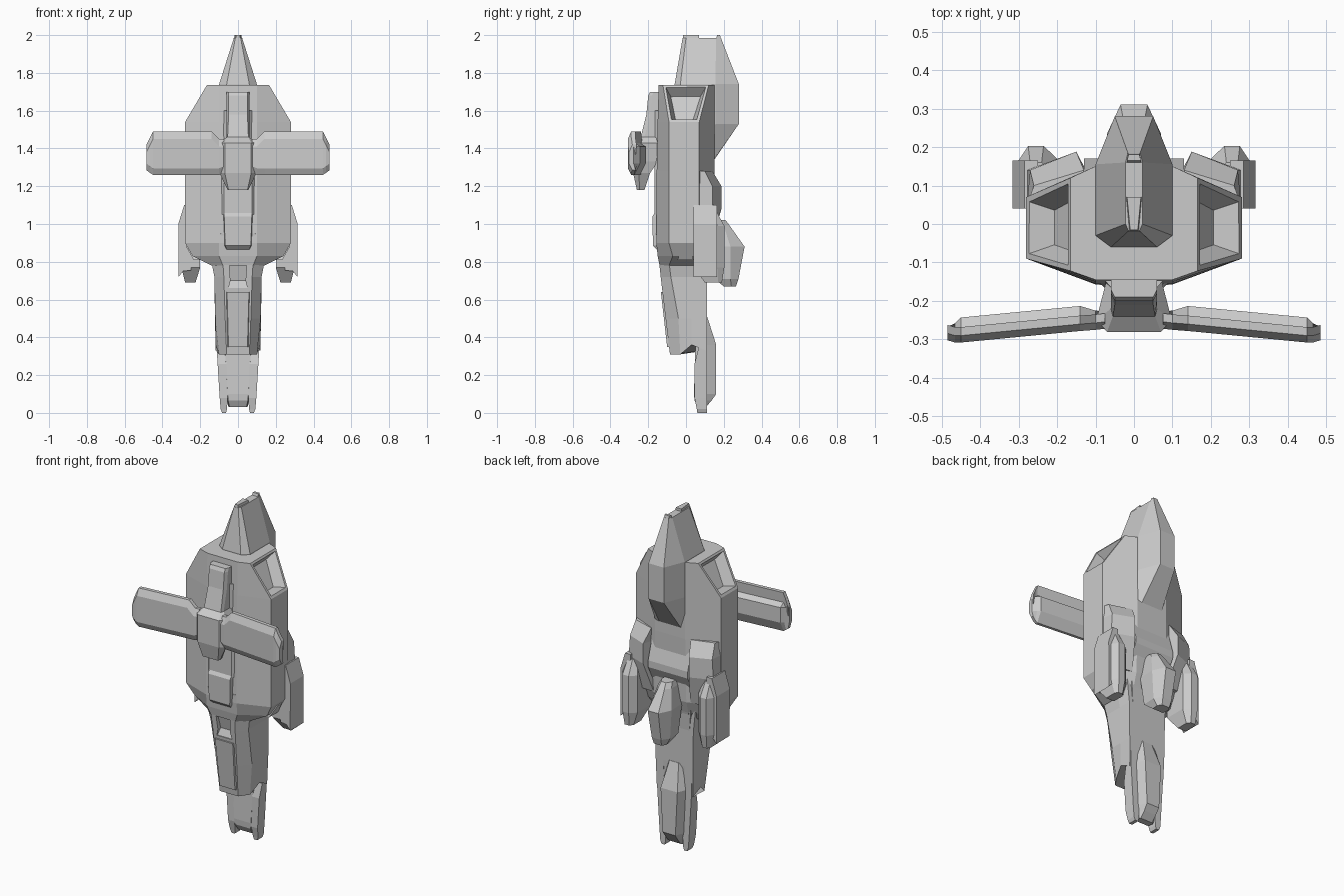
import bpy, bmesh
from mathutils import Vector


def loft(name, rings, sym=True, mirror=False, axis='z', recess=None):
    """Skin rings of (level, points). sym: points are the +x half, reflected in x.
    A third value in a point overrides its level. axis 'x' lofts (y, z) points."""
    bm = bmesh.new()
    loops = []
    for lv, pts in rings:
        co = []
        for p in pts:
            if axis == 'z':
                co.append(Vector((p[0], p[1], p[2] if len(p) > 2 else lv)))
            else:
                co.append(Vector((lv, p[0], p[1])))
        if sym:
            co += [Vector((-c.x, c.y, c.z)) for c in reversed(co)]
        loops.append([bm.verts.new(c) for c in co])
    n = len(loops[0])
    faces = {}
    for r in range(len(loops) - 1):
        for i in range(n):
            j = (i + 1) % n
            faces[r, i] = bm.faces.new((loops[r][i], loops[r][j], loops[r + 1][j], loops[r + 1][i]))
    bm.faces.new(loops[0])
    bm.faces.new(loops[-1])
    bmesh.ops.recalc_face_normals(bm, faces=bm.faces[:])
    if recess:
        keys, steps = recess
        sel = [faces[k] for k in keys]
        for thick, depth in steps:
            bmesh.ops.inset_individual(bm, faces=sel, thickness=thick, depth=depth)
    me = bpy.data.meshes.new(name)
    bm.to_mesh(me)
    bm.free()
    ob = bpy.data.objects.new(name, me)
    bpy.context.collection.objects.link(ob)
    if mirror:
        ob.modifiers.new("mirror", 'MIRROR')
    return ob


# Main hull, with exhaust recesses in both sloped shoulders
mid = [(.10, -.155), (.28, -.09), (.28, .07), (.10, .15)]
loft("main_hull", [
    (.78, [(.08, -.14), (.14, -.09), (.14, .06), (.10, .11)]),
    (.83, [(.10, -.15), (.24, -.07), (.24, .05), (.10, .12)]),
    (.90, [(.10, -.157), (.28, -.09), (.28, .07), (.10, .14)]),
    (1.28, mid),
    (1.54, [(.10, -.15), (.28, -.09), (.28, .07), (.10, .15)]),
    (1.735, [(.10, -.145), (.165, -.122), (.165, .12), (.10, .15)])],
    recess=([(4, 1), (4, 5)], [(.02, 0), (.035, -.06)]))

# Tall tail spine
fin = [(.06, -.06), (.10, -.03), (.10, .155), (.05, .28)]
loft("tail_spine", [
    (1.34, [(.06, -.06), (.10, -.03), (.10, .145), (.07, .15)]),
    (1.53, fin), (1.74, fin),
    (1.985, [(.014, -.018), (.022, 0), (.022, .16), (.016, .185)])])
loft("spine_tip_front", [(1.97, [(.014, -.018), (.022, .07)]), (2.0, [(.01, -.015), (.018, .07)])])
loft("spine_tip_rear", [(1.97, [(.02, .155), (.016, .188)]), (2.0, [(.018, .165), (.014, .18)])])

# Long forward fuselage with a sunken window
nose = loft("nose_body", [
    (.33, [(.06, -.085, .31), (.10, -.03, .31), (.118, .03, .36), (.118, .105, .33)]),
    (.50, [(.068, -.108), (.12, -.04), (.122, .03), (.122, .11)]),
    (.72, [(.075, -.134), (.125, -.08), (.125, .03), (.125, .11)]),
    (.95, [(.09, -.158), (.17, -.11), (.17, .03), (.15, .11)])])
cutter = loft("window_cutter", [
    (.66, [(.05, -.20), (.05, -.122)]),
    (.70, [(.04, -.20), (.04, -.105)]),
    (.84, [(.05, -.20), (.05, -.138)])])
cutter.hide_render = True
cutter.hide_set(True)
cut = nose.modifiers.new("window", 'BOOLEAN')
cut.operation, cut.object, cut.solver = 'DIFFERENCE', cutter, 'EXACT'

# Raised front panel, canopy and ridge
loft("nose_panel", [
    (.35, [(.05, -.10), (.06, -.08)]), (.64, [(.058, -.133), (.07, -.10)])])
loft("canopy", [
    (.865, [(.06, -.155), (.065, -.12)]), (.885, [(.068, -.175), (.075, -.12)]),
    (1.04, [(.073, -.178), (.083, -.12)]), (1.06, [(.073, -.165), (.083, -.12)])])
loft("front_ridge", [
    (1.05, [(.075, -.166), (.11, -.13)]), (1.27, [(.075, -.168), (.11, -.13)]),
    (1.35, [(.06, -.165), (.10, -.13)]), (1.60, [(.06, -.165), (.09, -.13)])])

# Wing hub on the front
loft("wing_hub", [
    (1.18, [(.05, -.26), (.055, -.245), (.05, -.22)]),
    (1.27, [(.07, -.28), (.098, -.25), (.07, -.19)]),
    (1.33, [(.07, -.28), (.098, -.25), (.07, -.15)]),
    (1.43, [(.07, -.28), (.098, -.25), (.07, -.14)]),
    (1.46, [(.055, -.24), (.06, -.22), (.06, -.14)]),
    (1.58, [(.05, -.21), (.06, -.19), (.06, -.13)]),
    (1.68, [(.05, -.20), (.06, -.18), (.06, -.13)]),
    (1.70, [(.05, -.19), (.06, -.17), (.06, -.13)])])


# Swept wings
def wing_ring(x, f, top, low, t):
    return (x, [(f, low + .035), (f, top - .04), (f + .018, top), (f + .04, top),
                (f + .035, top - .06), (f + t, 1.41), (f + t, 1.32), (f + .035, low), (f + .018, low)])


loft("wing", [
    wing_ring(.075, -.272, 1.45, 1.27, .045),
    wing_ring(.10, -.275, 1.45, 1.26, .05),
    wing_ring(.14, -.278, 1.49, 1.26, .065),
    wing_ring(.45, -.308, 1.49, 1.26, .065),
    wing_ring(.465, -.308, 1.46, 1.27, .05),
    wing_ring(.485, -.302, 1.42, 1.285, .025)], sym=False, mirror=True, axis='x')

# Rear shoulder blocks and the sloped centre between them
loft("rear_block", [
    (.90, [(.11, .05), (.26, .05), (.25, .12), (.12, .13)]),
    (1.08, [(.11, .05), (.278, .05), (.278, .14), (.20, .188), (.13, .18)]
     [:3] + [(.15, .188)]),
    (1.20, [(.11, .05), (.278, .05), (.27, .14), (.15, .188)]),
    (1.28, [(.11, .05), (.278, .05), (.26, .10), (.13, .14)])], sym=False, mirror=True)
loft("rear_centre", [
    (.72, [(.10, .05), (.10, .11)]), (.98, [(.13, .05), (.13, .13)]),
    (1.06, [(.13, .05), (.13, .17)]), (1.10, [(.13, .05), (.13, .17)]),
    (1.22, [(.13, .05), (.13, .135)])])

# Side pods with outer plates
pod = [(.20, .04), (.30, .04), (.30, .165), (.275, .203), (.235, .203), (.20, .17)]
loft("side_pod", [
    (.69, [(.225, .10), (.28, .10), (.28, .17), (.27, .19), (.24, .19), (.225, .17)]),
    (.77, pod), (.99, pod),
    (1.07, [(.22, .06), (.28, .06), (.28, .14), (.27, .16), (.24, .16), (.22, .14)])],
    sym=False, mirror=True)
loft("side_plate", [
    (.74, [(.25, .04, .755), (.29, .04, .75), (.315, .04, .72), (.315, .165, .72), (.29, .165, .75), (.25, .165, .755)]),
    (1.0, [(.25, .04), (.29, .04), (.316, .04), (.316, .165), (.29, .165), (.25, .165)]),
    (1.1, [(.25, .04), (.27, .04), (.285, .04), (.285, .165), (.27, .165), (.25, .165)])],
    sym=False, mirror=True)
loft("side_port", [
    (.81, [(.20, -.045), (.235, -.045), (.235, .04), (.20, .04)]),
    (.88, [(.20, -.02), (.275, -.02), (.275, .02), (.20, .02)])], sym=False, mirror=True)

# Centre rear pod
loft("rear_pod", [
    (.67, [(.035, .20), (.04, .24), (.025, .265)]),
    (.71, [(.055, .15), (.06, .235), (.03, .278)]),
    (.88, [(.065, .13), (.07, .235), (.035, .31)]),
    (.99, [(.045, .13), (.045, .20), (.02, .232)]),
    (1.02, [(.035, .13), (.035, .18), (.015, .21)])])

# Lower tip: two prongs around a small pod
prong = lambda z, a, b, y: (z, [(a, y), (b, y), (b, .11), (a, .11)])
loft("tip_prong", [
    prong(0, .064, .084, .06), prong(.02, .058, .092, .057), prong(.08, .055, .097, .045),
    prong(.26, .06, .108, .045), prong(.34, .065, .113, .065), prong(.72, .08, .123, .065)],
    sym=False, mirror=True)
loft("tip_pod", [
    (.03, [(.045, .065), (.05, .10), (.04, .105)]),
    (.065, [(.052, .045), (.058, .10), (.04, .135)]),
    (.10, [(.055, .042), (.062, .11), (.042, .16)]),
    (.36, [(.07, .05), (.075, .11), (.055, .16)]),
    (.51, [(.05, .06), (.055, .10), (.03, .112)])])
